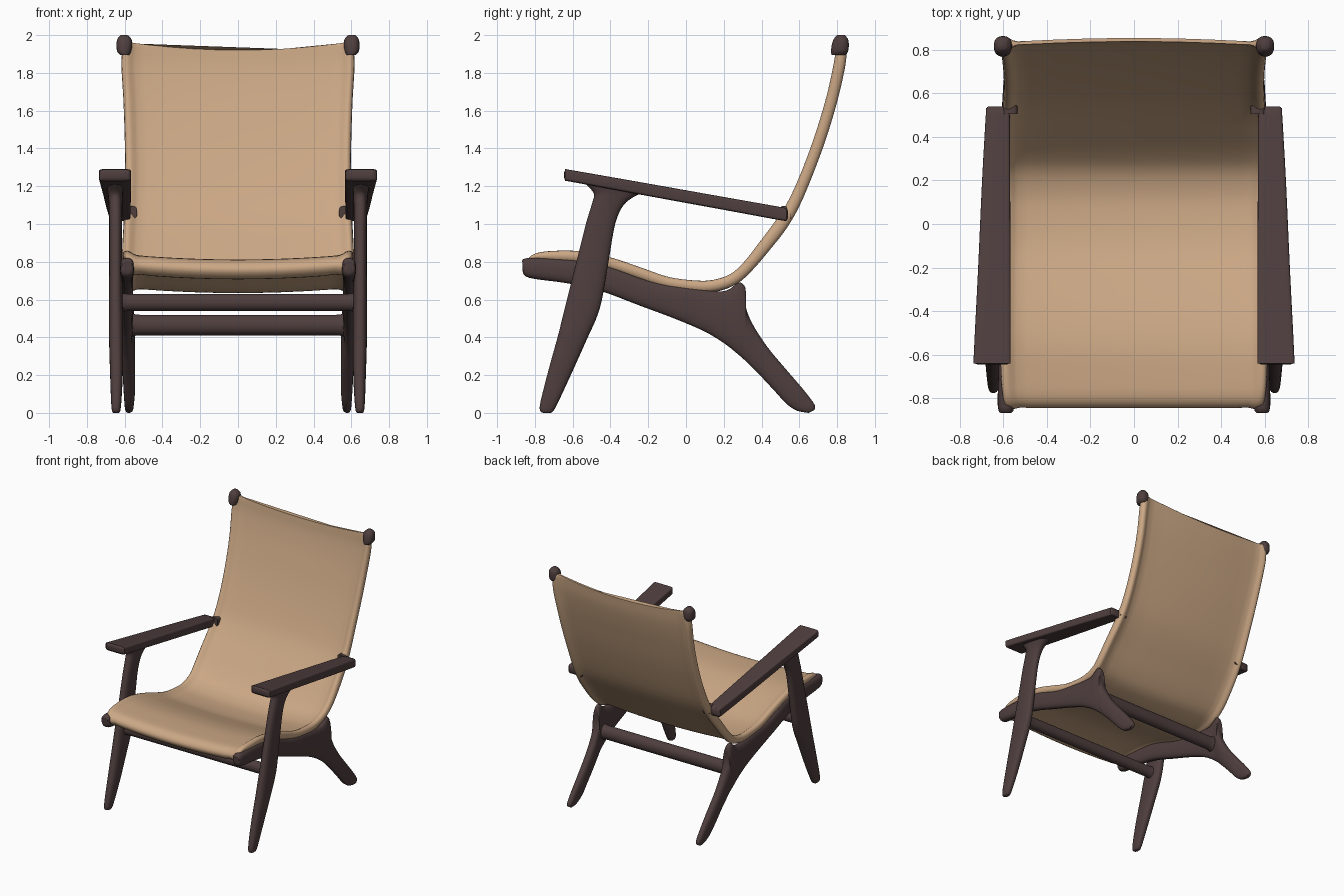
import bpy, bmesh, math

def material(name, rgb):
    m = bpy.data.materials.new(name)
    m.diffuse_color = (*rgb, 1)
    return m

WOOD = material("dark wood", (0.078, 0.049, 0.048))
LEATHER = material("tan leather", (0.60, 0.39, 0.235))

def spline(pts, n):
    """Catmull-Rom resampling of tuples of any length."""
    out = []
    for i in range(len(pts) - 1):
        a, b, c, d = pts[max(i - 1, 0)], pts[i], pts[i + 1], pts[min(i + 2, len(pts) - 1)]
        for k in range(n):
            t = k / n
            out.append(tuple(0.5 * (2*q + (r-p)*t + (2*p-5*q+4*r-s)*t*t + (3*q-p-3*r+s)*t**3)
                             for p, q, r, s in zip(a, b, c, d)))
    return out + [tuple(pts[-1])]

def skin(name, rings, mat, mirror=False):
    """Join closed rings of points into a capped smooth solid."""
    bm = bmesh.new()
    vs = [[bm.verts.new(p) for p in r] for r in rings]
    n = len(vs[0])
    for a, b in zip(vs, vs[1:]):
        for j in range(n):
            bm.faces.new((a[j], a[(j+1) % n], b[(j+1) % n], b[j]))
    bm.faces.new(vs[0])
    bm.faces.new(vs[-1][::-1])
    bmesh.ops.recalc_face_normals(bm, faces=bm.faces)
    me = bpy.data.meshes.new(name)
    bm.to_mesh(me)
    bm.free()
    me.materials.append(mat)
    ob = bpy.data.objects.new(name, me)
    bpy.context.collection.objects.link(ob)
    if mirror:
        ob.modifiers.new("mirror", 'MIRROR').use_bisect_axis[0] = False
    bpy.ops.object.select_all(action='DESELECT')
    ob.select_set(True)
    bpy.context.view_layer.objects.active = ob
    bpy.ops.object.shade_smooth_by_angle(angle=math.radians(50))
    return ob

def loft(name, sections, power=2.6, steps=4, sides=28):
    """Sections: (y, z) of one edge, (y, z) of the other, inner x, outer x."""
    rings = []
    for y1, z1, y2, z2, x0, x1 in spline(sections, steps):
        ring = []
        for j in range(sides):
            a = 2 * math.pi * j / sides
            c, s = math.cos(a), math.sin(a)
            u = math.copysign(abs(c) ** (2 / power), c)
            v = math.copysign(abs(s) ** (2 / power), s)
            ring.append(((x0+x1)/2 + u*(x1-x0)/2, (y1+y2)/2 + v*(y1-y2)/2, (z1+z2)/2 + v*(z1-z2)/2))
        rings.append(ring)
    return skin(name, rings, WOOD, True)

# Side rail running into the splayed back leg
loft("side_rail_and_back_leg", [
    (-.865, .79, -.865, .75, .57, .605), (-.84, .82, -.83, .715, .55, .625),
    (-.60, .81, -.62, .685, .555, .62), (-.42, .78, -.45, .645, .555, .62),
    (-.20, .70, -.25, .57, .555, .62), (0, .665, -.05, .495, .555, .62),
    (.15, .645, .10, .43, .555, .62), (.22, .65, .20, .37, .555, .62),
    (.28, .69, .27, .315, .555, .62), (.315, .66, .31, .28, .55, .617),
    (.315, .57, .35, .24, .548, .615), (.35, .475, .405, .185, .545, .612),
    (.43, .35, .47, .115, .545, .61), (.53, .23, .53, .05, .545, .606),
    (.62, .125, .58, .015, .55, .602), (.68, .045, .62, .004, .555, .598),
    (.68, .015, .65, .0, .565, .59)])

# Front leg, flaring into the arm
loft("front_leg", [
    (-.755, 0, -.715, 0, .63, .66), (-.775, .03, -.69, .03, .62, .67),
    (-.735, .2, -.61, .2, .61, .677), (-.68, .4, -.52, .4, .608, .683),
    (-.655, .5, -.475, .5, .608, .684), (-.63, .6, -.445, .6, .61, .684),
    (-.58, .8, -.41, .8, .613, .682), (-.53, 1.0, -.375, 1.0, .613, .682),
    (-.50, 1.1, -.33, 1.1, .612, .684), (-.487, 1.15, -.265, 1.15, .61, .688),
    (-.50, 1.18, -.21, 1.17, .608, .692), (-.54, 1.22, -.20, 1.18, .607, .695)])

# Sloping flat arm
loft("armrest", [
    (-.645, 1.275, -.645, 1.245, .585, .715), (-.635, 1.288, -.635, 1.228, .57, .733),
    (-.60, 1.284, -.60, 1.222, .566, .735), (-.2, 1.214, -.2, 1.148, .567, .715),
    (.2, 1.143, .2, 1.075, .568, .697), (.50, 1.09, .50, 1.02, .57, .68),
    (.53, 1.082, .53, 1.02, .572, .678), (.54, 1.07, .54, 1.03, .585, .665)], power=7, steps=3, sides=40)

# Peg joining arm to back
loft("arm_peg", [(.52, 1.095, .52, 1.03, .535, .60), (.505, 1.095, .505, 1.03, .535, .60),
                 (.555, 1.095, .555, 1.025, .535, .60)][1:], power=4)

# Rounded finials at the top corners
loft("top_finial", [
    (.77, 1.895, .845, 1.895, .575, .625), (.768, 1.915, .858, 1.915, .565, .64),
    (.772, 1.95, .862, 1.95, .56, .643), (.783, 1.98, .857, 1.98, .565, .638),
    (.80, 2.0, .84, 2.0, .585, .62)], power=2.4)

# Cross bars
def bar(name, half, y, z, ry, rz):
    rings = []
    for x, f in ((-half, 1.2), (-half + .03, 1.03), (-half + .06, 1), (half - .06, 1), (half - .03, 1.03), (half, 1.2)):
        rings.append([(x, y + ry*f*math.cos(a), z + rz*f*math.sin(a))
                      for a in (2*math.pi*j/24 for j in range(24))])
    skin(name, rings, WOOD)

bar("front_cross_bar", .63, -.54, .585, .04, .045)
bar("rear_cross_bar", .57, .25, .465, .045, .054)

# Leather sling: (y, z, half width, edge roll scale)
path = [(-.73, .75, .575, .4), (-.80, .745, .58, .4), (-.837, .785, .585, .4), (-.80, .825, .60, .6),
        (-.70, .832, .61, .9), (-.55, .826, .612, 1), (-.40, .793, .612, 1), (-.25, .743, .61, 1),
        (-.10, .692, .608, 1), (.05, .672, .606, 1), (.15, .676, .606, 1), (.25, .71, .608, 1),
        (.33, .78, .614, 1), (.42, .89, .612, 1.1), (.50, .995, .606, 1.15), (.57, 1.11, .60, 1.05),
        (.64, 1.27, .597, 1), (.71, 1.46, .60, 1), (.77, 1.66, .607, 1), (.81, 1.84, .617, 1),
        (.823, 1.945, .61, .9), (.825, 1.965, .60, .5)]
half = [(1, 0), (.995, .016), (.98, .027), (.96, .031), (.935, .027), (.91, .018), (.88, .011),
        (.8, .008), (.6, .008), (.4, .008), (.2, .008), (0, .008)]
top = half + [(-u, h) for u, h in half[-2::-1]]
section = top + [(u, -h) for u, h in top[-2:0:-1]]
clamp = lambda v: max(0, min(1, v))
pts = spline(path, 4)
rings = []
for i, (y, z, w, g) in enumerate(pts):
    a, b = pts[max(i - 1, 0)], pts[min(i + 1, len(pts) - 1)]
    ty, tz = b[0] - a[0], b[1] - a[1]
    L = math.hypot(ty, tz)
    ny, nz = -tz / L, ty / L
    k = clamp((z - .7) / .3) if y > 0 else 0
    sy, sz = .02 * k, -.028 * (1 - k) - .045 * clamp((z - 1.6) / .35)
    ring = []
    for u, h in section:
        s = 1 - u * u
        h = h * g if abs(u) > .85 else math.copysign(max(abs(h), .008), h)
        ring.append((u * w, y + ny * h + sy * s, z + nz * h + sz * s))
    rings.append(ring)
skin("leather_sling", rings, LEATHER)
